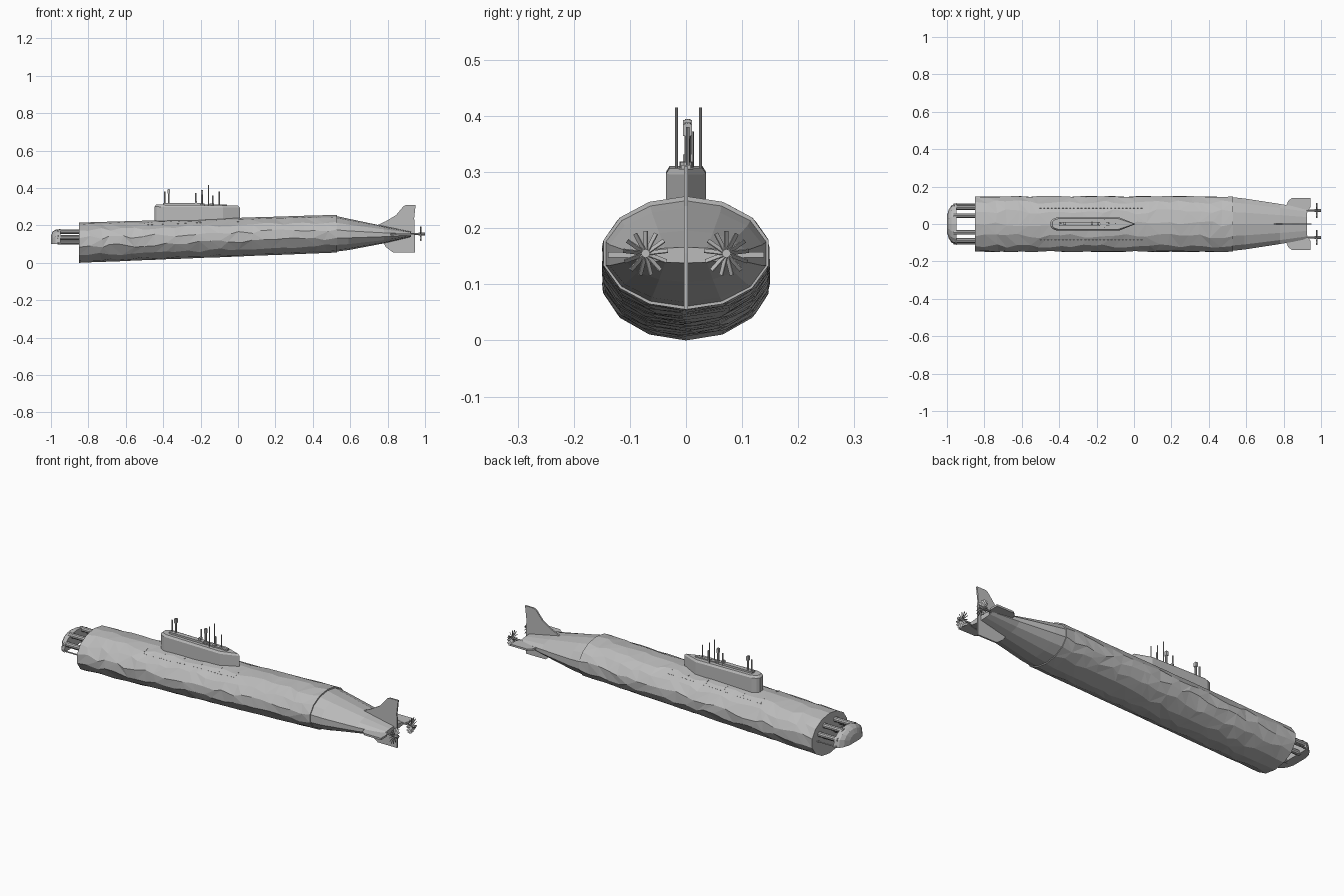
import bpy, bmesh, math, random
from mathutils import Vector, Matrix
from mathutils.bvhtree import BVHTree

random.seed(4)
if "Cube" in bpy.data.objects:
    bpy.data.objects.remove(bpy.data.objects["Cube"])

# One flat grey for the whole vessel
grey = bpy.data.materials.new("hull grey")
grey.use_nodes = True
colour = (0.5, 0.5, 0.5, 1)
grey.diffuse_color = colour
grey.node_tree.nodes["Principled BSDF"].inputs["Base Color"].default_value = colour


def finish(name, bm):
    bmesh.ops.recalc_face_normals(bm, faces=bm.faces)
    mesh = bpy.data.meshes.new(name)
    bm.to_mesh(mesh)
    bm.free()
    mesh.materials.append(grey)
    obj = bpy.data.objects.new(name, mesh)
    bpy.context.collection.objects.link(obj)
    return obj


def loft(name, rings, rough=False):
    """Skin a list of equal rings and cap both ends."""
    bm = bmesh.new()
    rows = [[bm.verts.new(p) for p in ring] for ring in rings]
    n = len(rows[0])
    for a, b in zip(rows, rows[1:]):
        for i in range(n):
            j = (i + 1) % n
            if rough and random.random() < 0.5:
                bm.faces.new((a[i], a[j], b[j]))
                bm.faces.new((a[i], b[j], b[i]))
            elif rough:
                bm.faces.new((a[i], a[j], b[i]))
                bm.faces.new((a[j], b[j], b[i]))
            else:
                bm.faces.new((a[i], a[j], b[j], b[i]))
    bm.faces.new(rows[0])
    bm.faces.new(rows[-1])
    return finish(name, bm)


def section(x, half, low, high, n=14, jitter=0.0):
    """Elliptical cross-section of the hull, optionally irregular."""
    pts = []
    for i in range(n):
        t = -math.pi / 2 + math.tau * i / n + random.uniform(-1, 1) * jitter
        dx = random.uniform(-1, 1) * jitter * 0.12
        pts.append((x + dx, half * math.cos(t),
                    (low + high) / 2 + (high - low) / 2 * math.sin(t)))
    return pts


def rod(bm, start, end, radius, sides=8):
    start, end = Vector(start), Vector(end)
    axis = end - start
    m = Matrix.Translation((start + end) / 2) @ axis.to_track_quat("Z", "Y").to_matrix().to_4x4()
    bmesh.ops.create_cone(bm, cap_ends=True, segments=sides, radius1=radius,
                          radius2=radius, depth=axis.length, matrix=m)


def box(bm, centre, size, turn=Matrix.Identity(4)):
    bmesh.ops.create_cube(bm, size=1, matrix=Matrix.Translation(centre) @ turn @ Matrix.Diagonal((*size, 1)))


def plate(name, outline, place, thick):
    """Flat fin: place(u, v, w) maps the outline into space."""
    return loft(name, [[place(u, v, w) for u, v in outline] for w in (-thick / 2, thick / 2)])


# Hull: rough faceted cylinder, slightly bow-down
BOW, BREAK, STEPS = -0.85, 0.53, 24
rings = []
for s in range(STEPS + 1):
    t = s / STEPS
    rings.append(section(BOW + (BREAK - BOW) * t, 0.151, 0.055 * t, 0.215 + 0.042 * t,
                         jitter=0.1 if 0 < s < STEPS else 0))
hull = loft("hull", rings, rough=True)

# Tail cone flattening into a wide thin edge
loft("tail_cone", [section(0.525, 0.147, 0.06, 0.25), section(0.59, 0.14, 0.068, 0.236),
                   section(0.78, 0.11, 0.104, 0.196), section(0.925, 0.085, 0.138, 0.166)])

# Bow tubes between hull and nose fairing
bm = bmesh.new()
for side in (-1, 1):
    for y, z in ((0.045, 0.166), (0.088, 0.136), (0.045, 0.11)):
        rod(bm, (-0.965, side * y, z), (-0.84, side * y, z), 0.013, 10)
    rod(bm, (-0.965, side * 0.105, 0.105), (-0.84, side * 0.105, 0.105), 0.004, 6)
finish("bow_tubes", bm)


# Nose fairing: half dome with a flat underside
def nose_ring(x, half, high):
    arc = [math.pi * i / 8 for i in range(9)]
    return [(x, half * math.cos(a), 0.1 + (high - 0.1) * math.sin(a) ** 0.7) for a in arc]


loft("nose_fairing", [nose_ring(-0.95, 0.112, 0.18), nose_ring(-0.975, 0.1, 0.178),
                      nose_ring(-0.99, 0.078, 0.168), nose_ring(-1.0, 0.045, 0.145)])

# Sail: rounded front, pointed rear
half_plan = [(-0.447, 0.012), (-0.436, 0.026), (-0.412, 0.036), (-0.08, 0.036)]
plan = half_plan + [(0.01, 0)] + [(x, -y) for x, y in reversed(half_plan)]


def sail_ring(z, drop, k):
    return [(-0.22 + (x + 0.22) * (0.75 + 0.25 * k), y * k, z - drop * (x + 0.45)) for x, y in plan]


loft("sail", [sail_ring(0.19, 0, 1), sail_ring(0.3, 0.01, 1), sail_ring(0.311, 0.012, 0.82)])

# Bridge block, hatches and ridge on the sail roof
bm = bmesh.new()
box(bm, (-0.3, 0, 0.309), (0.2, 0.024, 0.02))
box(bm, (-0.12, 0, 0.307), (0.12, 0.016, 0.012))
for x in (-0.39, -0.34, -0.23, -0.19, -0.14):
    rod(bm, (x, 0, 0.3), (x, 0, 0.318), 0.012, 10)
finish("sail_roof_fittings", bm)

# Masts and periscopes: x, y, top, radius
bm = bmesh.new()
for x, y, top, r in ((-0.392, 0.003, 0.38, 0.004), (-0.37, 0.003, 0.395, 0.005),
                     (-0.225, 0.01, 0.372, 0.004), (-0.193, 0.003, 0.388, 0.006),
                     (-0.157, -0.017, 0.415, 0.0025), (-0.157, 0.026, 0.415, 0.0025),
                     (-0.135, 0.003, 0.36, 0.004), (-0.1, 0.003, 0.38, 0.003)):
    rod(bm, (x, y, 0.295), (x, y, top), r)
for x, z in ((-0.37, 0.382), (-0.193, 0.375), (-0.225, 0.32)):
    box(bm, (x, 0.003, z), (0.012, 0.016, 0.022))
finish("masts", bm)

# Rudders
plate("upper_rudder", [(0.72, 0.19), (0.79, 0.222), (0.845, 0.255), (0.885, 0.303), (0.9, 0.31),
                       (0.95, 0.31), (0.942, 0.24), (0.945, 0.155), (0.85, 0.15)],
      lambda u, v, w: (u, w, v), 0.008)
plate("lower_rudder", [(0.77, 0.12), (0.79, 0.085), (0.83, 0.055), (0.945, 0.055), (0.945, 0.155),
                       (0.85, 0.155)], lambda u, v, w: (u, w, v), 0.008)

for side, word in ((-1, "front"), (1, "back")):
    # Stern planes
    plate(word + "_stern_plane", [(0.8, 0.06), (0.825, 0.125), (0.845, 0.139), (0.943, 0.139),
                                  (0.943, 0.09), (0.925, 0.06)],
          lambda u, v, w: (u, side * v, 0.153 + w), 0.01)

    # Propeller: shaft, hub and many narrow twisted blades
    bm = bmesh.new()
    centre = Vector((0.977, side * 0.072, 0.155))
    rod(bm, (0.86, centre.y, centre.z), (0.985, centre.y, centre.z), 0.005)
    rod(bm, (0.965, centre.y, centre.z), (1.0, centre.y, centre.z), 0.008)
    for i in range(13):
        spin = Matrix.Rotation(math.tau * i / 13, 4, "X")
        twist = Matrix.Rotation(side * 0.9, 4, "Z")
        box(bm, centre + spin @ Vector((0, 0, 0.023)), (0.002, 0.01, 0.034), spin @ twist)
    finish(word + "_propeller", bm)

# Deck panel seams: fine dashes laid on the hull skin
bm = bmesh.new()
skin = BVHTree.FromObject(hull, bpy.context.evaluated_depsgraph_get())


def dash(x, y, size):
    hit, normal, _, _ = skin.ray_cast(Vector((x, y, 1)), Vector((0, 0, -1)))
    if hit:
        tilt = Matrix.Rotation(math.atan2(-normal.y, normal.z), 4, "X")
        box(bm, hit, size, tilt)


for side in (-1, 1):
    for i in range(28):
        dash(-0.5 + i * 0.02, side * 0.085, (0.01, 0.002, 0.002))
    for x in (-0.5, -0.39, -0.28, -0.17, -0.06, 0.04):
        for y in (0.05, 0.062, 0.074):
            dash(x, side * y, (0.002, 0.007, 0.002))
finish("deck_seams", bm)
